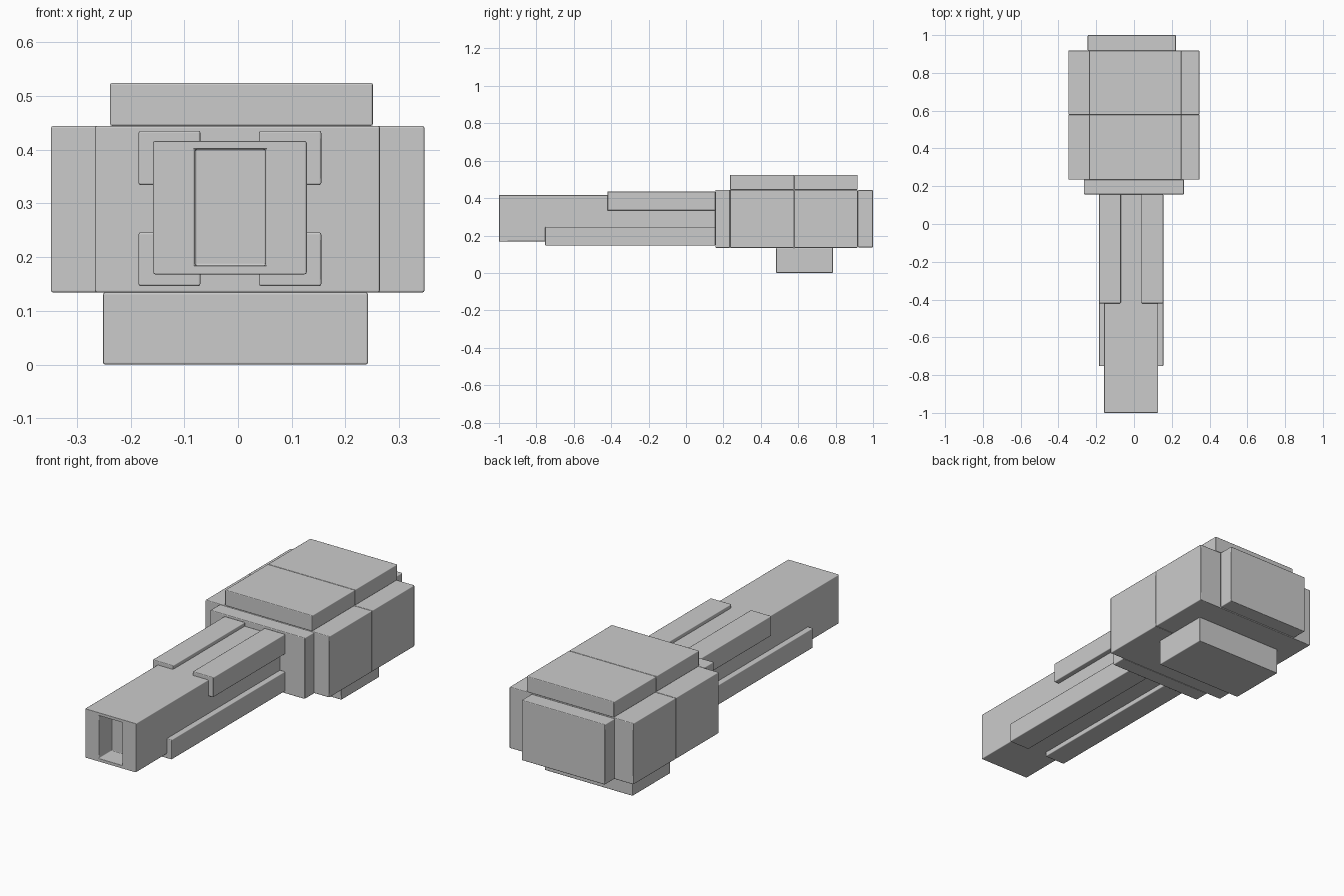
import bpy, bmesh

if "Cube" in bpy.data.objects:
    bpy.data.objects.remove(bpy.data.objects["Cube"])

grey = bpy.data.materials.new("plain_grey")
grey.diffuse_color = (0.6, 0.6, 0.6, 1)
grey.use_nodes = True
grey.node_tree.nodes["Principled BSDF"].inputs["Base Color"].default_value = grey.diffuse_color


def box_mesh(x, y, z):
    """Box from three (min, max) ranges."""
    bm = bmesh.new()
    bmesh.ops.create_cube(bm, size=1)
    for v in bm.verts:
        v.co = [r[0] if c < 0 else r[1] for c, r in zip(v.co, (x, y, z))]
    return bm


def finish(name, bm):
    """Turn a bmesh into an object with softly rounded edges."""
    bmesh.ops.recalc_face_normals(bm, faces=bm.faces)
    for f in bm.faces:
        f.smooth = True
    me = bpy.data.meshes.new(name)
    bm.to_mesh(me)
    bm.free()
    me.materials.append(grey)
    ob = bpy.data.objects.new(name, me)
    bpy.context.collection.objects.link(ob)
    bev = ob.modifiers.new("soft_edges", 'BEVEL')
    bev.width = 0.004
    bev.segments = 2
    bev.harden_normals = True
    return ob


def box(name, x, y, z):
    return finish(name, box_mesh(x, y, z))


BODY_Z = (0.134, 0.444)

# Receiver body and top plate, each in a front and a rear half
for part, y in (("front", (0.235, 0.578)), ("rear", (0.578, 0.918))):
    box("body_" + part, (-0.348, 0.347), y, BODY_Z)
    box("top_plate_" + part, (-0.238, 0.251), y, (0.444, 0.524))

# Plates on the front, back and underside of the body
box("front_collar", (-0.266, 0.264), (0.157, 0.235), BODY_Z)
box("back_plate", (-0.245, 0.222), (0.918, 1.0), (0.137, 0.442))
box("bottom_block", (-0.251, 0.242), (0.482, 0.786), (0.0, 0.134))

# Square barrel with a rectangular recess in its front face
bm = box_mesh((-0.158, 0.128), (-1.0, 0.157), (0.168, 0.416))
front = min(bm.faces, key=lambda f: f.calc_center_median().y)
bmesh.ops.inset_individual(bm, faces=[front], thickness=0.03)
centre = front.calc_center_median()
for v in front.verts:
    v.co.x = -0.08 if v.co.x < centre.x else 0.051
    v.co.z = 0.184 if v.co.z < centre.z else 0.401
floor = bmesh.ops.extrude_discrete_faces(bm, faces=[front])["faces"][0]
bmesh.ops.translate(bm, verts=floor.verts[:], vec=(0, 0.105, 0))
finish("barrel", bm)

# Four rails wrapping the barrel corners: short on top, long below
for side, x in (("left", (-0.185, -0.07)), ("right", (0.039, 0.155))):
    box("upper_rail_" + side, x, (-0.42, 0.157), (0.334, 0.435))
    box("lower_rail_" + side, x, (-0.753, 0.157), (0.146, 0.246))
